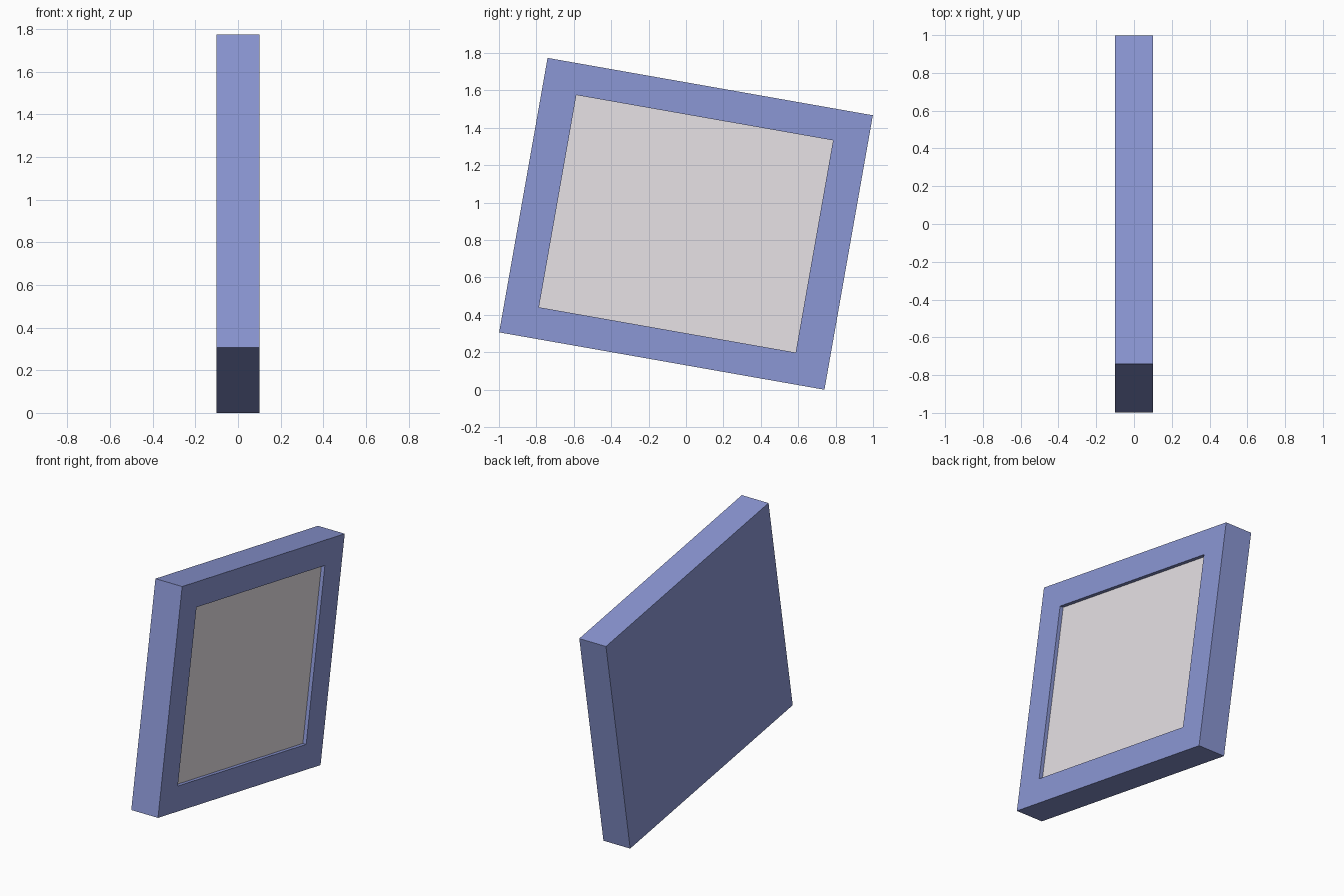
import bpy, bmesh
from math import radians
from mathutils import Matrix

if "Cube" in bpy.data.objects:
    bpy.data.objects.remove(bpy.data.objects["Cube"])

WIDTH, HEIGHT, DEPTH = 1.766, 1.49, 0.2        # frame along y, z, x
OPEN_W, OPEN_H = 1.394, 1.152                  # picture opening
RECESS, SLAB = 0.035, 0.01                     # recess depth, picture thickness
TILT = Matrix.Translation((0, 0, 0.887)) @ Matrix.Rotation(radians(-10), 4, 'X')


def material(name, rgb):
    mat = bpy.data.materials.new(name)
    mat.diffuse_color = (*rgb, 1)
    mat.use_nodes = True
    mat.node_tree.nodes["Principled BSDF"].inputs["Base Color"].default_value = mat.diffuse_color
    return mat


def box(bm, size):
    bmesh.ops.create_cube(bm, size=1)
    bmesh.ops.scale(bm, vec=size, verts=bm.verts)


def finish(name, bm, mat):
    bmesh.ops.recalc_face_normals(bm, faces=bm.faces)
    mesh = bpy.data.meshes.new(name)
    bm.to_mesh(mesh)
    bm.free()
    mesh.materials.append(mat)
    obj = bpy.data.objects.new(name, mesh)
    obj.matrix_world = TILT
    bpy.context.collection.objects.link(obj)
    return obj


# Frame: solid slab with a shallow recess in its +x face
bm = bmesh.new()
box(bm, (DEPTH, WIDTH, HEIGHT))
bm.normal_update()
face = max(bm.faces, key=lambda f: f.calc_center_median().x)
bmesh.ops.inset_region(bm, faces=[face], thickness=0.1)
for v in face.verts:
    v.co.y = OPEN_W / 2 if v.co.y > 0 else -OPEN_W / 2
    v.co.z = OPEN_H / 2 if v.co.z > 0 else -OPEN_H / 2
floor = bmesh.ops.extrude_discrete_faces(bm, faces=[face])["faces"][0]
bmesh.ops.translate(bm, vec=(-RECESS, 0, 0), verts=floor.verts)
finish("frame", bm, material("frame_blue", (0.26, 0.31, 0.66)))

# Picture: thin pale panel lying on the recess floor
bm = bmesh.new()
box(bm, (SLAB, OPEN_W, OPEN_H))
bmesh.ops.translate(bm, vec=(DEPTH / 2 - RECESS + SLAB / 2, 0, 0), verts=bm.verts)
finish("picture", bm, material("picture_pale", (0.80, 0.76, 0.79)))
